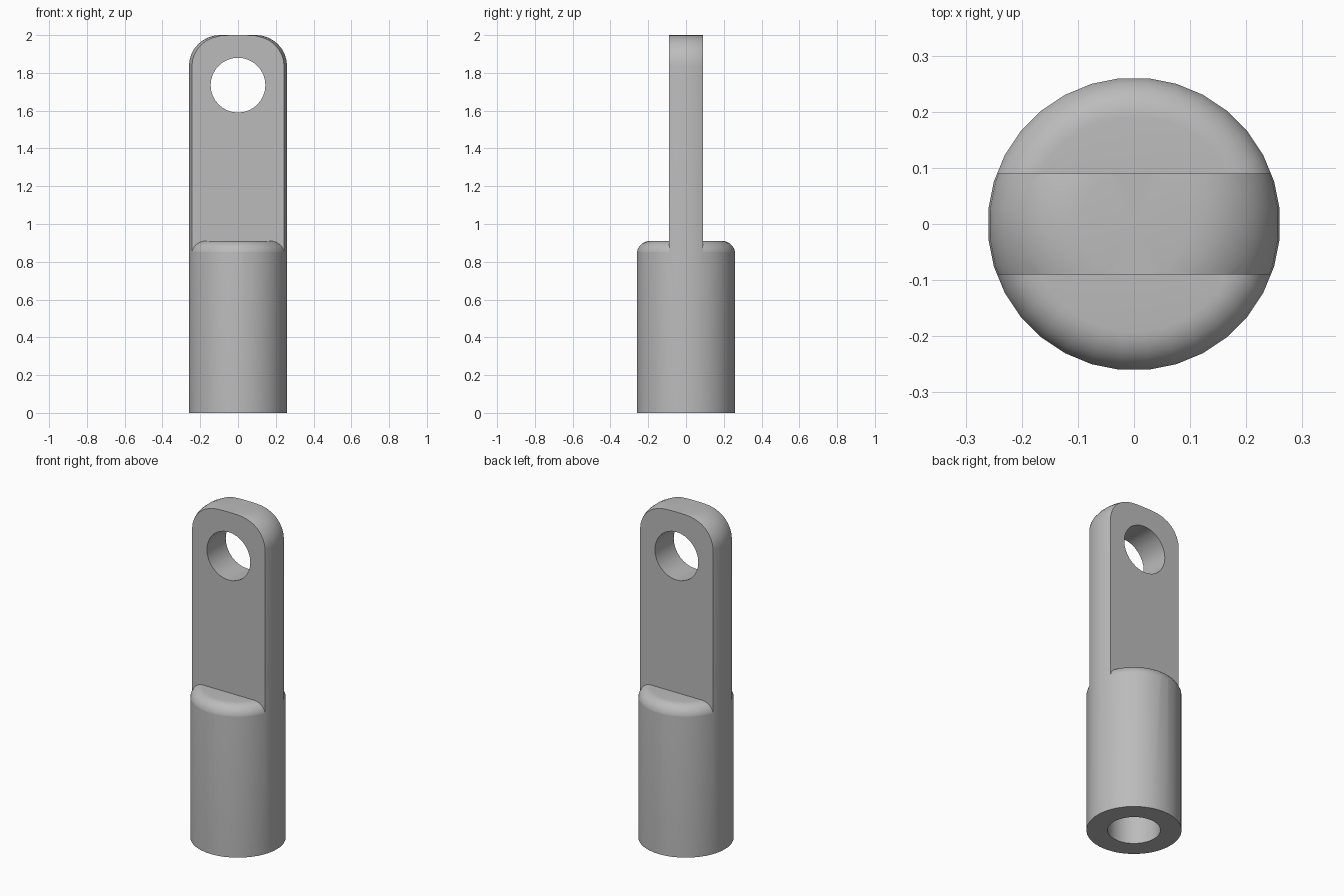
import bpy, math
from mathutils import Vector

if "Cube" in bpy.data.objects:
    bpy.data.objects.remove(bpy.data.objects["Cube"], do_unlink=True)

RADIUS, HEIGHT, SHOULDER, HALF_TANG = 0.261, 2.0, 0.91, 0.09
SEGMENTS = 32

steel = bpy.data.materials.new("steel_grey")
steel.use_nodes = True
colour = (0.5, 0.5, 0.5, 1)
steel.diffuse_color = colour
steel.node_tree.nodes["Principled BSDF"].inputs["Base Color"].default_value = colour


def arc(r, z, fillet, steps=8):
    """Rounded corner from the flat top down to the side wall."""
    angles = [math.pi / 2 * (1 - i / steps) for i in range(steps + 1)]
    return [(r - fillet + fillet * math.cos(a), z - fillet + fillet * math.sin(a)) for a in angles]


def lathe(name, profile):
    """Closed solid turned about z; the first and last points lie on the axis."""
    verts = [(0, 0, profile[0][1]), (0, 0, profile[-1][1])]
    rings = profile[1:-1]
    for r, z in rings:
        for s in range(SEGMENTS):
            a = 2 * math.pi * (s + 0.5) / SEGMENTS
            verts.append((r * math.cos(a), r * math.sin(a), z))
    faces = []
    last = 2 + (len(rings) - 1) * SEGMENTS
    for s in range(SEGMENTS):
        t = (s + 1) % SEGMENTS
        faces.append((0, 2 + s, 2 + t))
        faces.append((1, last + t, last + s))
        for k in range(len(rings) - 1):
            a, b = 2 + k * SEGMENTS, 2 + (k + 1) * SEGMENTS
            faces.append((a + s, b + s, b + t, a + t))
    mesh = bpy.data.meshes.new(name)
    mesh.from_pydata(verts, [], faces)
    mesh.materials.append(steel)
    obj = bpy.data.objects.new(name, mesh)
    bpy.context.collection.objects.link(obj)
    # Turn all faces outward
    bpy.context.view_layer.objects.active = obj
    bpy.ops.object.select_all(action='DESELECT')
    obj.select_set(True)
    bpy.ops.object.mode_set(mode='EDIT')
    bpy.ops.mesh.select_all(action='SELECT')
    bpy.ops.mesh.normals_make_consistent(inside=False)
    bpy.ops.object.mode_set(mode='OBJECT')
    return obj


def cut(target, cutter):
    """Subtract the cutter, then discard it."""
    mod = target.modifiers.new("cut", 'BOOLEAN')
    mod.operation, mod.solver, mod.object = 'DIFFERENCE', 'EXACT', cutter
    bpy.context.view_layer.update()
    bpy.context.view_layer.objects.active = target
    bpy.ops.object.modifier_apply(modifier=mod.name)
    bpy.data.objects.remove(cutter, do_unlink=True)


def cylinder(name, radius, depth, location, rotation=(0, 0, 0)):
    bpy.ops.mesh.primitive_cylinder_add(vertices=SEGMENTS, radius=radius, depth=depth,
                                        location=location, rotation=rotation)
    obj = bpy.context.object
    obj.name = name
    obj.data.materials.append(steel)
    return obj


# Turned bar with a generously rounded top
rod_end = lathe("rod_end", [(0, HEIGHT)] + arc(RADIUS, HEIGHT, 0.165) + [(RADIUS, 0), (0, 0)])

# Waste beside the tang, following the rounded shoulder below
waste = lathe("waste_cutter", [(0, SHOULDER)] + arc(RADIUS + 0.001, SHOULDER, 0.07)
              + [(0.4, SHOULDER - 0.07), (0.4, 2.2), (0, 2.2)])
bpy.ops.mesh.primitive_cube_add(size=1, location=(0, 0, 1.5))
slab = bpy.context.object
slab.scale = Vector((2, 2 * HALF_TANG, 3))
slab.data.materials.append(steel)
cut(waste, slab)
cut(rod_end, waste)

# Eye through the tang and blind bore in the base
cut(rod_end, cylinder("eye_cutter", 0.145, 1, (0, 0, 1.735), (math.pi / 2, 0, 0)))
cut(rod_end, cylinder("bore_cutter", 0.145, 1.2, (0, 0, 0.1)))

# Smooth curved walls, crisp machined edges
bpy.ops.object.select_all(action='DESELECT')
rod_end.select_set(True)
bpy.context.view_layer.objects.active = rod_end
bpy.ops.object.shade_smooth_by_angle(angle=math.radians(30))
